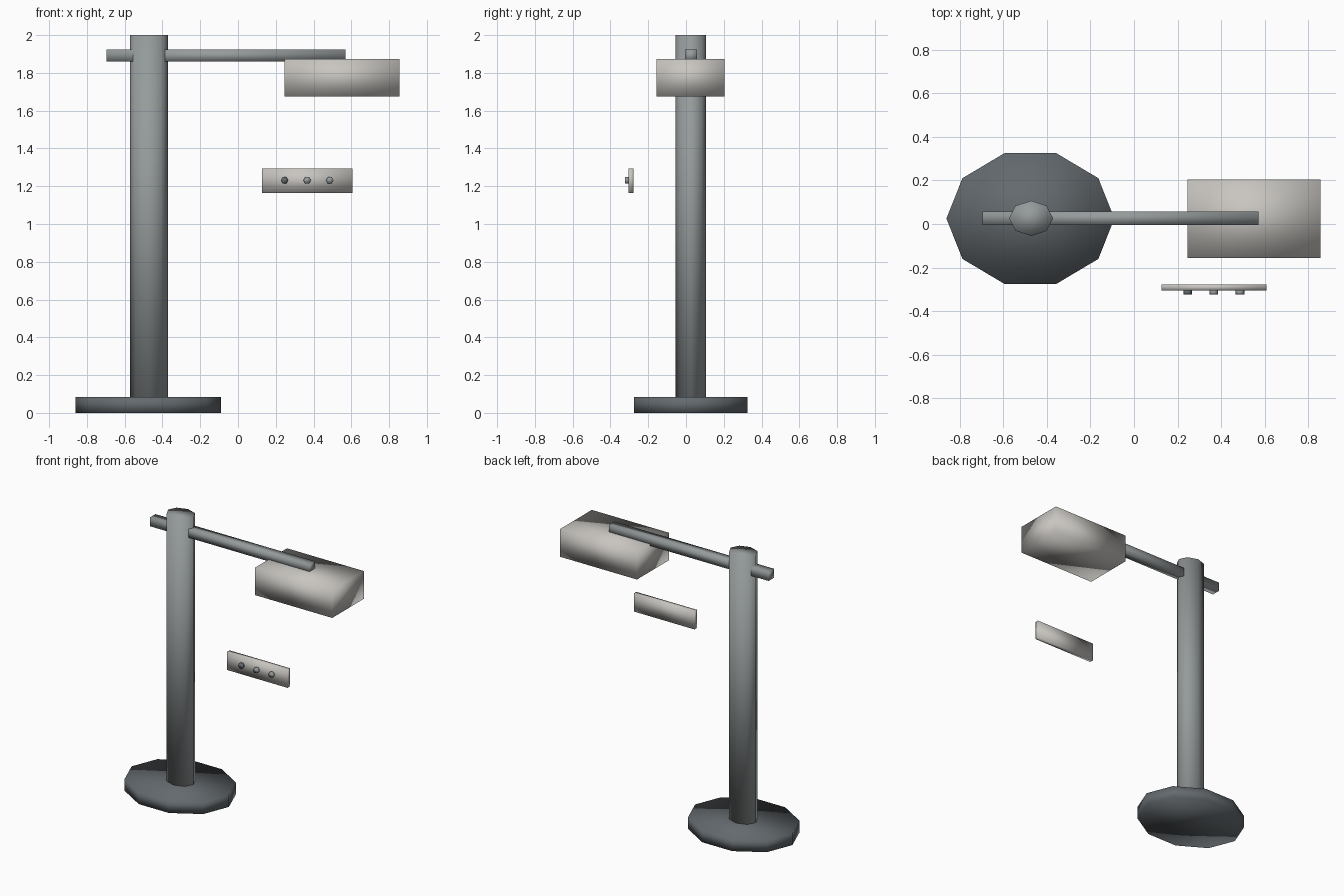
import bpy, bmesh
from math import radians
from mathutils import Matrix, Vector

default = bpy.data.objects.get("Cube")
if default:
    bpy.data.objects.remove(default, do_unlink=True)


def make_material(name, rgb):
    mat = bpy.data.materials.new(name)
    mat.use_nodes = True
    mat.diffuse_color = (*rgb, 1)
    bsdf = mat.node_tree.nodes["Principled BSDF"]
    bsdf.inputs["Base Color"].default_value = (*rgb, 1)
    bsdf.inputs["Roughness"].default_value = 0.7
    return mat


dark = make_material("dark slate grey", (0.125, 0.142, 0.155))
steel = make_material("steel grey", (0.30, 0.325, 0.33))
pale = make_material("pale warm grey", (0.58, 0.56, 0.53))


def add_part(name, mat, low, high, sides=0, axis="Z"):
    """Box, or elliptical prism with the given sides, filling low..high."""
    low, high = Vector(low), Vector(high)
    bm = bmesh.new()
    if sides:
        bmesh.ops.create_cone(bm, cap_ends=True, segments=sides,
                              radius1=0.5, radius2=0.5, depth=1)
        # Put a corner on the x axis, then tip the prism forward if needed
        turn = Matrix.Rotation(radians(-90), 4, "Z")
        if axis == "Y":
            turn = Matrix.Rotation(radians(90), 4, "X") @ turn
        bm.transform(turn)
    else:
        bmesh.ops.create_cube(bm, size=1)
    bm.transform(Matrix.Translation((low + high) / 2)
                 @ Matrix.Diagonal((*(high - low), 1)))
    for face in bm.faces:
        face.smooth = True
    mesh = bpy.data.meshes.new(name)
    bm.to_mesh(mesh)
    bm.free()
    mesh.materials.append(mat)
    obj = bpy.data.objects.new(name, mesh)
    bpy.context.collection.objects.link(obj)
    return obj


# Stand: ten-sided foot and eight-sided pole
add_part("base", dark, (-0.86, -0.29, 0), (-0.09, 0.34, 0.085), sides=10)
add_part("pole", steel, (-0.573, -0.055, 0.08), (-0.371, 0.107, 2), sides=8)

# Cross arm passing through the pole, carrying the box-shaped head
add_part("arm", steel, (-0.695, -0.005, 1.86), (0.57, 0.058, 1.923))
add_part("lamp_head", pale, (0.245, -0.155, 1.675), (0.855, 0.205, 1.873))

# Control panel with a row of hexagonal buttons
add_part("control_panel", pale, (0.127, -0.305, 1.165), (0.607, -0.277, 1.295))
for i, mat in enumerate((dark, steel, steel)):
    x, z, r = 0.246 + 0.12 * i, 1.231, 0.02
    add_part(f"button_{i + 1}", mat, (x - r, -0.323, z - r),
             (x + r, -0.303, z + r), sides=6, axis="Y")
